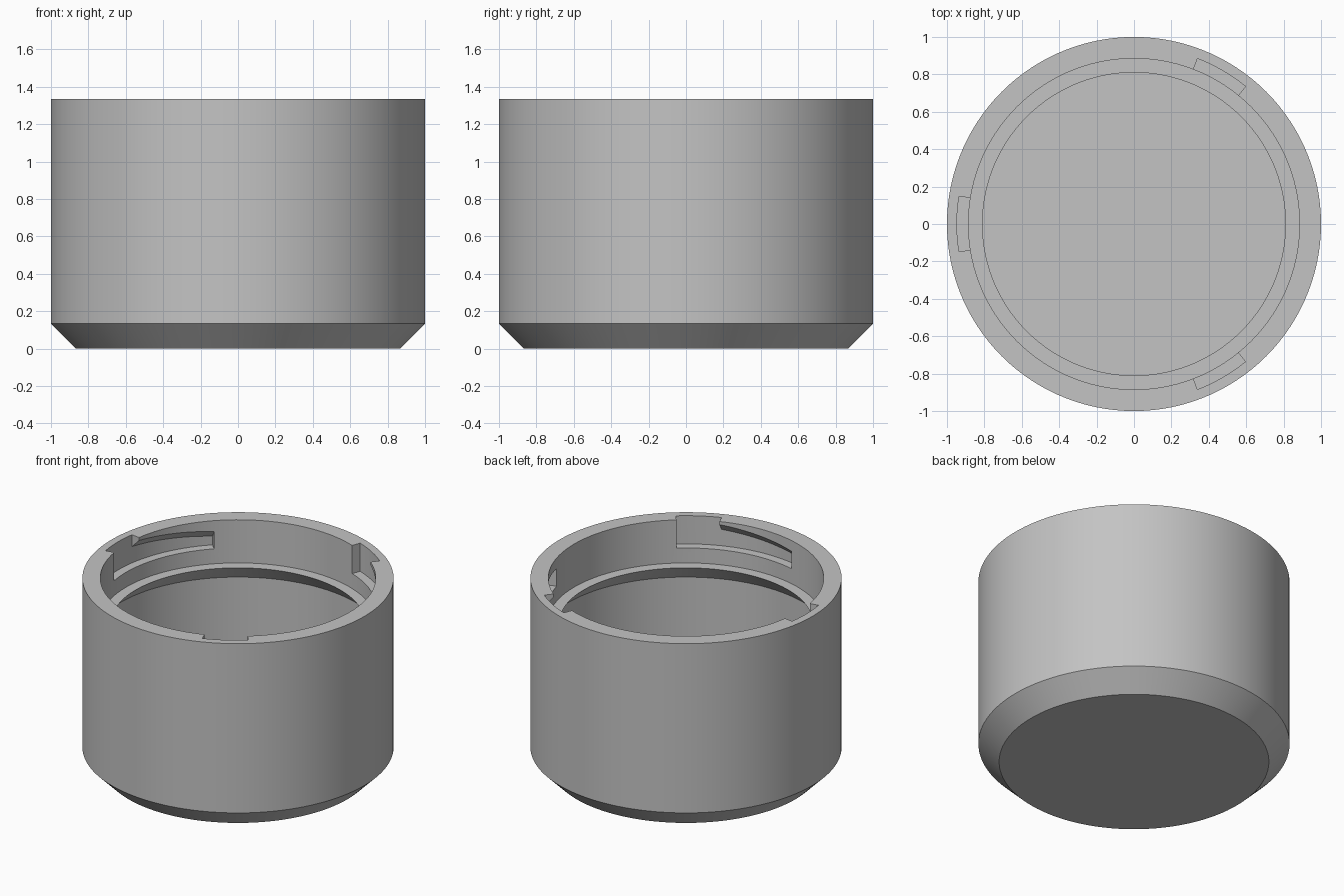
import bpy
import bmesh
from math import cos, sin, radians

if "Cube" in bpy.data.objects:
    bpy.data.objects.remove(bpy.data.objects["Cube"])

SEGMENTS = 120
HEIGHT = 1.333
SLOT_FLOOR = 1.133
SLOT_RADIUS = 0.947
BORE = 0.885

grey = bpy.data.materials.new("plain grey")
grey.use_nodes = True
grey.diffuse_color = (0.55, 0.55, 0.55, 1)
grey.node_tree.nodes["Principled BSDF"].inputs["Base Color"].default_value = grey.diffuse_color


def point(radius, z, degrees):
    a = radians(degrees)
    return (radius * cos(a), radius * sin(a), z)


def make_object(name, bm):
    bmesh.ops.recalc_face_normals(bm, faces=bm.faces[:])
    mesh = bpy.data.meshes.new(name)
    bm.to_mesh(mesh)
    bm.free()
    mesh.materials.append(grey)
    obj = bpy.data.objects.new(name, mesh)
    bpy.context.collection.objects.link(obj)
    return obj


def lathe(name, profile):
    """Revolve an open profile and cap its two end rings."""
    bm = bmesh.new()
    rings = [[bm.verts.new(point(r, z, 360 * i / SEGMENTS)) for i in range(SEGMENTS)]
             for r, z in profile]
    for low, high in zip(rings, rings[1:]):
        for i in range(SEGMENTS):
            j = (i + 1) % SEGMENTS
            bm.faces.new((low[i], low[j], high[j], high[i]))
    bm.faces.new(rings[0])
    bm.faces.new(rings[-1])
    return make_object(name, bm)


def slot_cutter(name, centre):
    """Open entry notch followed by a channel with a sloping, ramped roof."""
    inner = 0.84
    sections = []
    for step in range(7):
        sections.append((9 - 3 * step, HEIGHT + 0.1, HEIGHT + 0.1))
    for step in range(13):
        roof = HEIGHT - 0.022 - 0.055 * step / 12
        angle = -9.03 if step == 0 else -9 - 3 * step
        sections.append((angle, roof + BORE - inner, roof + BORE - SLOT_RADIUS))
    bm = bmesh.new()
    rings = []
    for angle, top_in, top_out in sections:
        corners = [(inner, SLOT_FLOOR), (SLOT_RADIUS, SLOT_FLOOR),
                   (SLOT_RADIUS, top_out), (inner, top_in)]
        rings.append([bm.verts.new(point(r, z, centre + angle)) for r, z in corners])
    for a, b in zip(rings, rings[1:]):
        for i in range(4):
            j = (i + 1) % 4
            bm.faces.new((a[i], a[j], b[j], b[i]))
    bm.faces.new(rings[0])
    bm.faces.new(rings[-1])
    bmesh.ops.triangulate(bm, faces=bm.faces[:])
    return make_object(name, bm)


# Hollow cup: chamfered base, plain wall, inner ledge with undercut cavity
cup = lathe("cup_body", [
    (0.867, 0), (1, 0.133), (1, HEIGHT), (BORE, HEIGHT),
    (BORE, 1.027), (0.81, 1.027), (0.933, 0.904),
    (0.933, 0.16), (0.84, 0.067),
])

# Three twist-lock slots around the rim
for centre in (60, 180, 300):
    cutter = slot_cutter("slot_cutter", centre)
    cutter.hide_render = True
    cut = cup.modifiers.new("slot", 'BOOLEAN')
    cut.operation = 'DIFFERENCE'
    cut.solver = 'EXACT'
    cut.object = cutter
    bpy.context.view_layer.objects.active = cup
    bpy.ops.object.modifier_apply(modifier=cut.name)
    bpy.data.objects.remove(cutter)

# Smooth walls with crisp edges
bpy.ops.object.select_all(action='DESELECT')
cup.select_set(True)
bpy.context.view_layer.objects.active = cup
bpy.ops.object.shade_smooth_by_angle(angle=radians(25))
